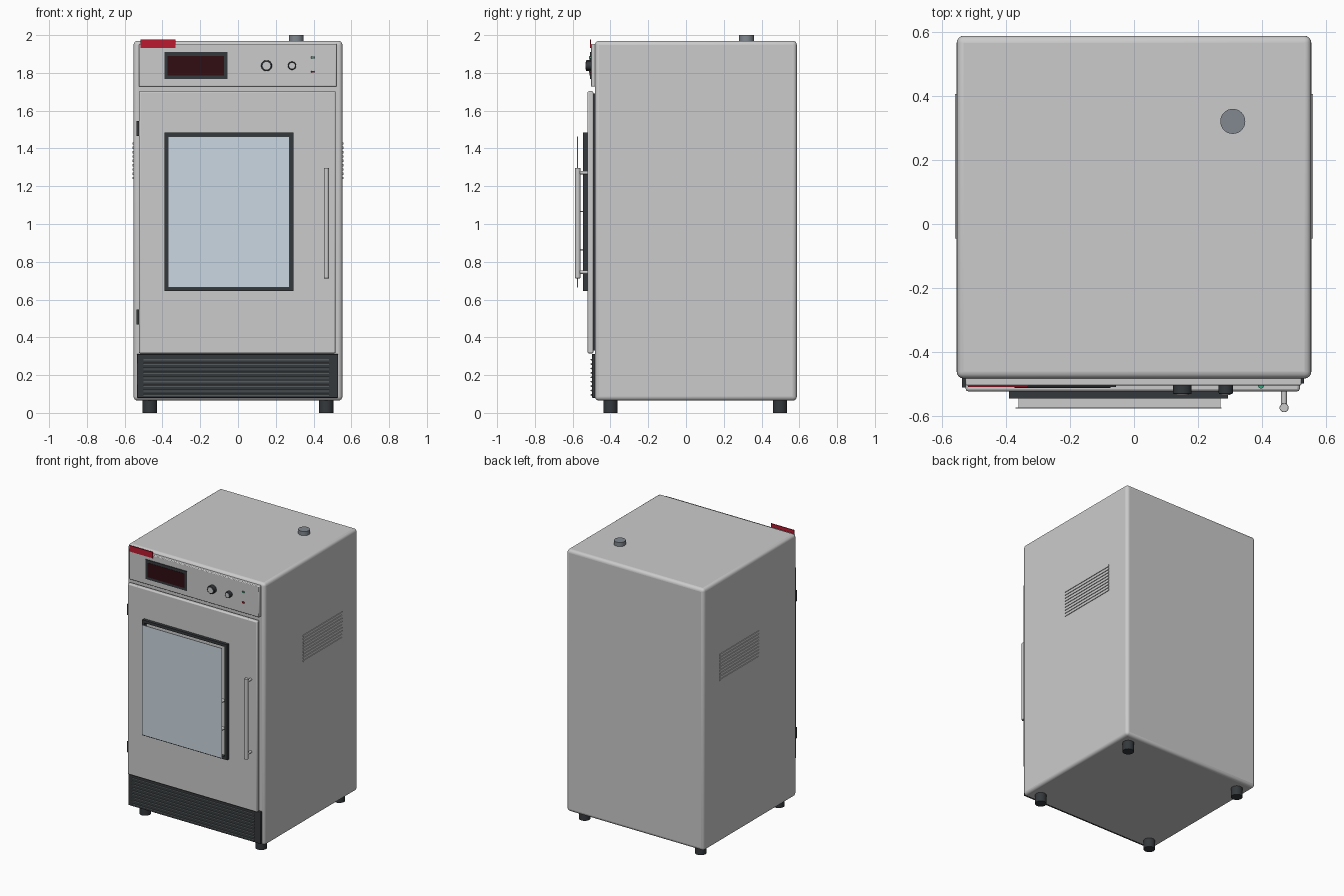
import bpy, math

if "Cube" in bpy.data.objects:
    bpy.data.objects.remove(bpy.data.objects["Cube"])

def mat(name, col):
    m = bpy.data.materials.new(name)
    m.diffuse_color = (*col, 1)
    m.use_nodes = True
    m.node_tree.nodes["Principled BSDF"].inputs["Base Color"].default_value = m.diffuse_color
    return m

DARK = mat("dark_plastic", (0.035, 0.04, 0.045))
SLAT = mat("slat_grey", (0.13, 0.15, 0.16))
GLASS = mat("glass", (0.6, 0.68, 0.75))
SCREEN = mat("screen", (0.03, 0.004, 0.006))
RED = mat("red", (0.5, 0.01, 0.03))
GREEN = mat("green", (0.03, 0.4, 0.2))
PORT = mat("port_grey", (0.22, 0.25, 0.28))

def finish(o, name, m, bevel, segs):
    o.name = name
    if m:
        o.data.materials.append(m)
    if bevel:
        b = o.modifiers.new("bevel", 'BEVEL')
        b.width, b.segments = bevel, segs
        b.limit_method = 'ANGLE'
    bpy.ops.object.shade_smooth_by_angle(angle=math.radians(35))
    return o

def box(name, x, y, z, m=None, bevel=0, segs=2, tilt=0):
    """Box from (min, max) ranges."""
    loc = [(a + b) / 2 for a, b in (x, y, z)]
    bpy.ops.mesh.primitive_cube_add(size=1, location=loc)
    o = bpy.context.object
    o.scale = [b - a for a, b in (x, y, z)]
    bpy.ops.object.transform_apply(location=False, rotation=False, scale=True)
    o.rotation_euler.x = tilt
    return finish(o, name, m, bevel, segs)

def cyl(name, loc, r, h, axis='Z', m=None, bevel=0, sides=32):
    rot = (math.pi / 2, 0, 0) if axis == 'Y' else (0, 0, 0)
    bpy.ops.mesh.primitive_cylinder_add(vertices=sides, radius=r, depth=h, location=loc, rotation=rot)
    return finish(bpy.context.object, name, m, bevel, 2)

def frame(name, x, y, z, w, m):
    """Rectangular ring made of four bars."""
    box(name + "_left", (x[0], x[0] + w), y, z, m)
    box(name + "_right", (x[1] - w, x[1]), y, z, m)
    inner = (x[0] + w, x[1] - w)
    box(name + "_bottom", inner, y, (z[0], z[0] + w), m)
    box(name + "_top", inner, y, (z[1] - w, z[1]), m)

# cabinet, door and control panel
box("cabinet", (-0.553, 0.553), (-0.482, 0.587), (0.065, 1.97), None, 0.022, 4)
box("door", (-0.525, 0.517), (-0.522, -0.49), (0.315, 1.703), None, 0.008)
box("door_gasket", (-0.51, 0.50), (-0.492, -0.48), (0.33, 1.69), DARK)
box("control_panel", (-0.525, 0.522), (-0.504, -0.475), (1.727, 1.953), None, 0.005)

# window: dark frame, raised pane, hidden shelf edges
frame("window_frame", (-0.39, 0.293), (-0.544, -0.515), (0.644, 1.484), 0.02, DARK)
box("window_glass", (-0.37, 0.273), (-0.576, -0.572), (0.664, 1.464), GLASS)
for z in (0.864, 1.066):
    box("shelf", (-0.36, 0.27), (-0.572, -0.52), (z - 0.003, z + 0.003))

# door handle
cyl("handle_bar", (0.468, -0.573, 1.005), 0.014, 0.585, bevel=0.002)
for z in (0.745, 1.272):
    cyl("handle_post", (0.468, -0.545, z), 0.009, 0.055, 'Y')

# hinges
for z in (0.508, 1.506):
    box("hinge", (-0.537, -0.522), (-0.51, -0.475), (z - 0.039, z + 0.039), DARK)

# display, knobs, indicator lights, blank badge plate
box("display_bezel", (-0.39, -0.056), (-0.509, -0.495), (1.768, 1.91), DARK)
box("display_screen", (-0.372, -0.074), (-0.511, -0.5), (1.786, 1.89), SCREEN)
for x, r in ((0.151, 0.029), (0.286, 0.022)):
    cyl("knob", (x, -0.515, 1.838), r, 0.03, 'Y', DARK, 0.003)
    cyl("knob_cap", (x, -0.527, 1.838), r * 0.7, 0.011, 'Y')
for z, m in ((1.882, GREEN), (1.806, RED)):
    cyl("indicator_light", (0.396, -0.504, z), 0.009, 0.009, m=m, sides=16)
box("badge_plate", (-0.517, -0.33), (-0.509, -0.503), (1.933, 1.977), RED)

# lower grille
box("grille_panel", (-0.535, 0.53), (-0.498, -0.475), (0.08, 0.312), DARK, 0.003)
for i in range(9):
    z = 0.096 + i * 0.0233
    box("grille_slat", (-0.50, 0.482), (-0.505, -0.49), (z - 0.004, z + 0.004), SLAT, tilt=0.3)

# side vent slats, both sides
for s in (-1, 1):
    for i in range(9):
        z = 1.243 + i * 0.0229
        box("side_vent_slat", sorted((s * 0.548, s * 0.558)), (-0.045, 0.405), (z - 0.006, z + 0.006))

# exhaust port and feet
cyl("exhaust_port", (0.308, 0.32, 1.98), 0.039, 0.04, m=PORT)
for x in (-0.467, 0.467):
    for y in (-0.4, 0.498):
        cyl("foot", (x, y, 0.035), 0.038, 0.07, m=DARK)
